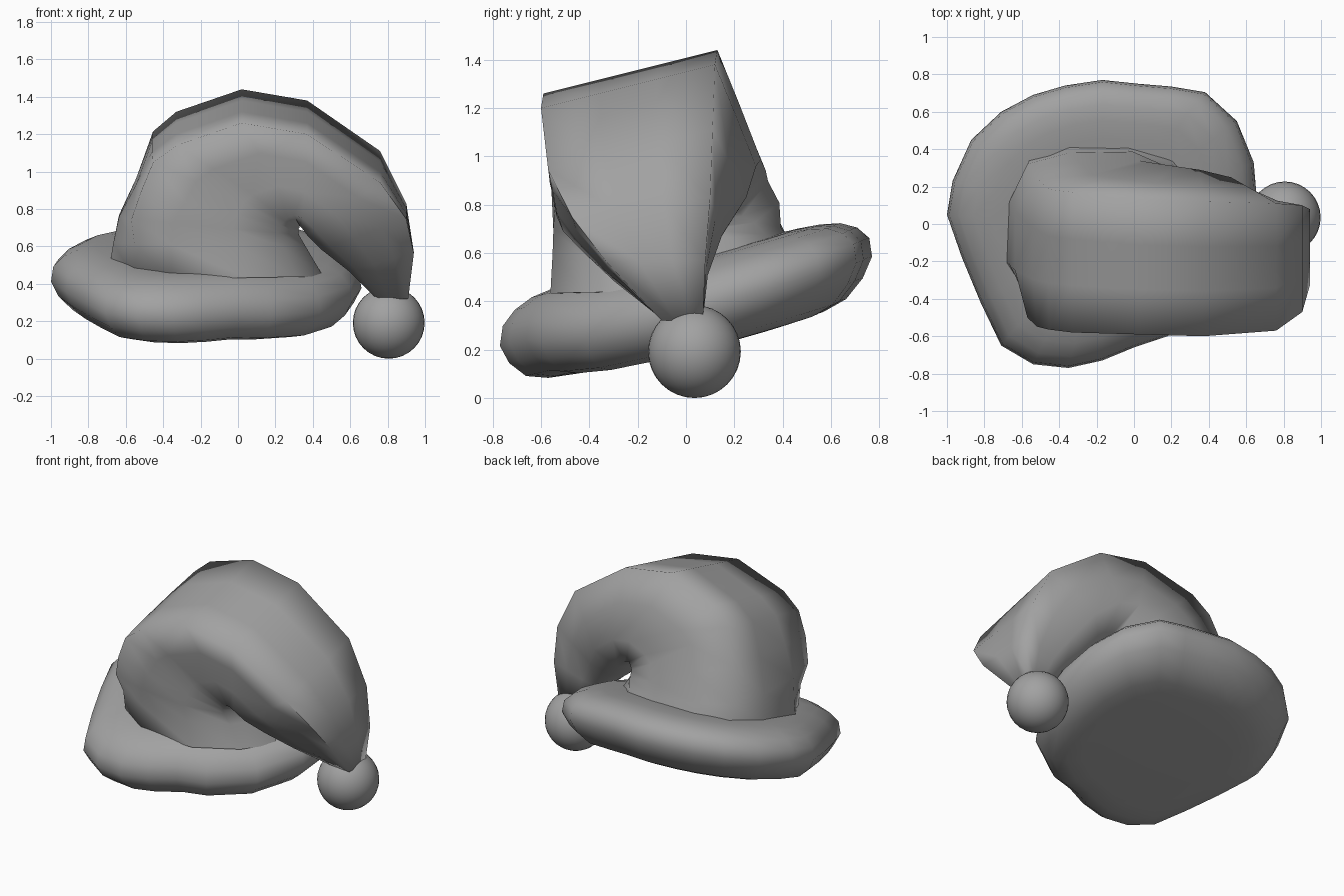
import bpy, bmesh, math
from mathutils import Vector

cube = bpy.data.objects.get("Cube")
if cube:
    bpy.data.objects.remove(cube, do_unlink=True)

felt = bpy.data.materials.new("grey_felt")
felt.use_nodes = True
GREY = (0.36, 0.36, 0.36, 1)
felt.diffuse_color = GREY
felt.node_tree.nodes["Principled BSDF"].inputs["Base Color"].default_value = GREY


def finish(obj, angle):
    obj.data.materials.append(felt)
    bpy.ops.object.select_all(action='DESELECT')
    obj.select_set(True)
    bpy.context.view_layer.objects.active = obj
    bpy.ops.object.shade_smooth_by_angle(angle=math.radians(angle))


def loft(name, rings, angle):
    """Skin a list of equal-length closed rings and cap both ends."""
    bm = bmesh.new()
    loops = [[bm.verts.new(p) for p in ring] for ring in rings]
    n = len(loops[0])
    for a, b in zip(loops, loops[1:]):
        for i in range(n):
            j = (i + 1) % n
            bm.faces.new((a[i], a[j], b[j], b[i]))
    bm.faces.new(loops[0][::-1])
    bm.faces.new(loops[-1])
    bmesh.ops.recalc_face_normals(bm, faces=bm.faces)
    mesh = bpy.data.meshes.new(name)
    bm.to_mesh(mesh)
    bm.free()
    obj = bpy.data.objects.new(name, mesh)
    bpy.context.collection.objects.link(obj)
    finish(obj, angle)


# Brim: plan outline swept through a rolled profile, tilted up to the back
# and sagging a little at the front left
outline = [(-1, .05), (-.97, .23), (-.87, .45), (-.71, .6), (-.54, .69), (-.37, .74),
           (-.17, .77), (.02, .75), (.2, .735), (.38, .705), (.55, .55), (.64, .33),
           (.66, .1), (.61, -.16), (.44, -.42), (.18, -.6), (0, -.66), (-.17, -.73),
           (-.35, -.77), (-.54, -.75), (-.71, -.65), (-.82, -.42), (-.92, -.18)]
roll = [(.6, -.2), (.74, -.19), (.86, -.16), (.95, -.09), (1, -.01),
        (.985, .07), (.92, .125), (.83, .16), (.72, .175), (.6, .18)]
CX = -.17
rings = []
for s, h in roll:
    ring = []
    for px, py in outline:
        x, y = CX + (px - CX) * s, py * s
        ring.append((x, y, .41 + .24 * y + h - .08 * max(0, x) * (1 - y)))
    rings.append(ring)
loft("brim", rings, 60)

# Cap: sections fanning from the base, over the top, down to the tip
# outer x, outer z, inner x, inner z, front y, back y, back bulge, roundness
sections = [(-.73, .42, .50, .44, -.58, .54, 0, 1),
            (-.69, .62, .40, .59, -.575, .48, 0, .85),
            (-.65, .78, .345, .66, -.58, .40, 0, .55),
            (-.55, 1.0, .33, .69, -.58, .27, .12, .25),
            (-.46, 1.22, .33, .70, -.57, .19, .15, .05),
            (-.33, 1.32, .33, .71, -.58, .17, .16, 0),
            (.02, 1.44, .33, .71, -.59, .13, .18, 0),
            (.37, 1.38, .34, .70, -.60, .12, .17, 0),
            (.76, 1.11, .37, .66, -.57, .11, .14, 0),
            (.90, .83, .45, .58, -.47, .10, .05, 0),
            (.94, .57, .59, .47, -.33, .08, .01, 0),
            (.91, .32, .74, .32, -.10, .07, 0, 0)]
# position round a section: depth outer to inner, side from front to back
box = [(0, -1), (0, -.33), (0, .33), (0, 1), (.3, 1), (.62, 1), (.9, .95),
       (1, .6), (1, -.4), (.9, -.82), (.62, -.9), (.3, -.95)]
rings = []
for ox, oz, ix, iz, yf, yb, bulge, rnd in sections:
    outer, inner = Vector((ox, 0, oz)), Vector((ix, 0, iz))
    mid, half = (yf + yb) / 2, (yb - yf) / 2
    lean = .18 * min(1, max(0, (oz - .55) / .6)) * (1 - rnd)
    ring = []
    for t, s in box:
        a = math.atan2(s, 1 - 2 * t)
        t = t * (1 - rnd) + (.5 - .5 * math.cos(a)) * rnd
        s = s * (1 - rnd) + math.sin(a) * rnd
        p = outer.lerp(inner, t)
        p.y = mid + half * s
        if s > 0:
            p.y += bulge * math.sin(math.pi * t ** 1.5) * s
        # the front edge of the fold sits lower than the back edge
        p.z -= lean * (1 - t) * (1 - s) / 2
        ring.append(p)
    rings.append(ring)
loft("cap", rings, 88)

# Pompom on the tip
bpy.ops.mesh.primitive_uv_sphere_add(segments=32, ring_count=16, radius=.192,
                                     location=(.806, .035, .192))
pompom = bpy.context.object
pompom.name = "pompom"
finish(pompom, 60)
